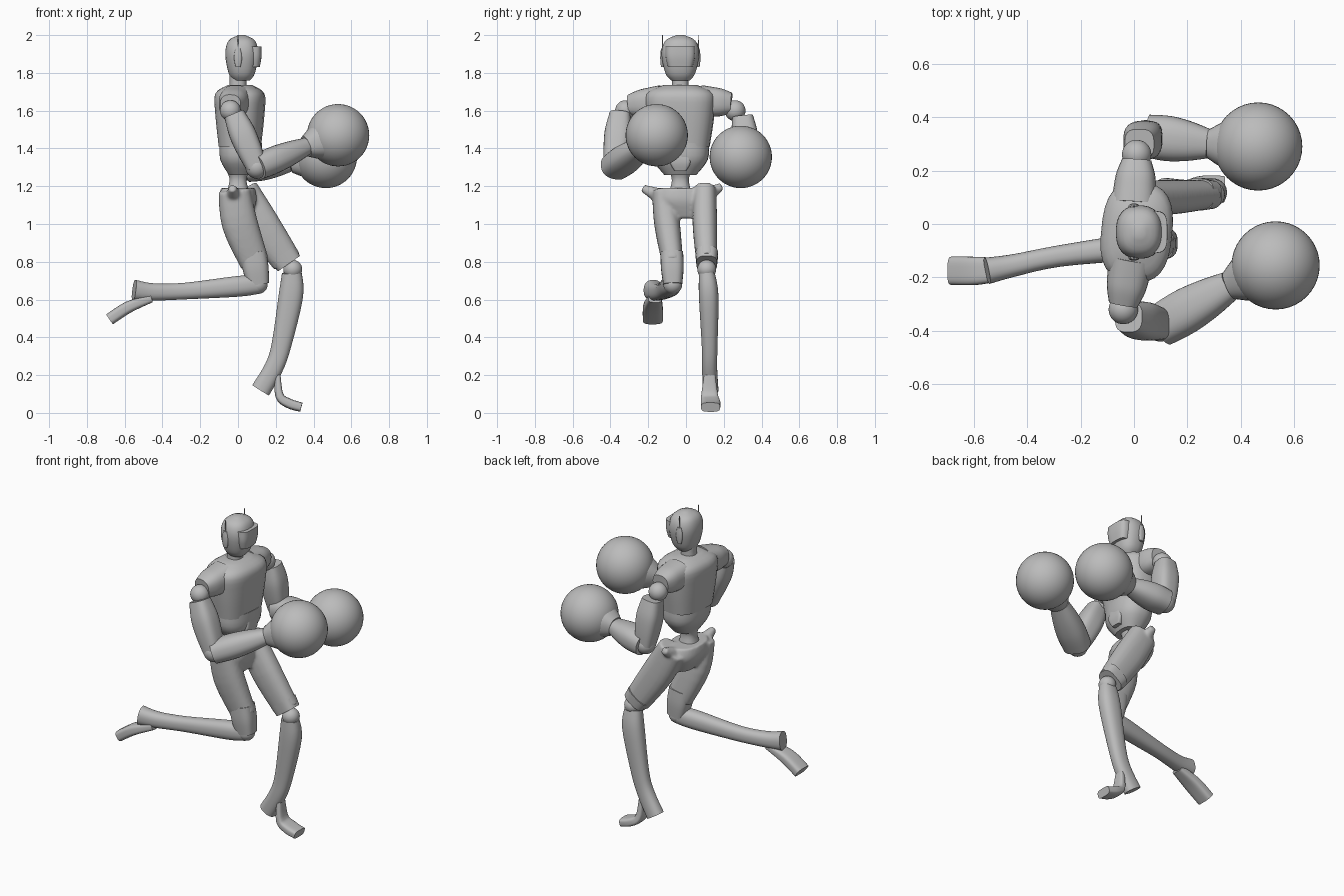
import bpy, bmesh, math
from mathutils import Vector

if "Cube" in bpy.data.objects:
    bpy.data.objects.remove(bpy.data.objects["Cube"])

TONE = (.5, .5, .5, 1)
grey = bpy.data.materials.new("plain grey")
grey.use_nodes = True
grey.diffuse_color = TONE
grey.node_tree.nodes["Principled BSDF"].inputs["Base Color"].default_value = TONE

FORWARD, SIDEWAYS, UPWARD = Vector((1, 0, 0)), Vector((0, 1, 0)), Vector((0, 0, 1))
TURNED = Vector((.1, 1, 0))


def finish(name, bm):
    """Turn a bmesh into a shaded object with the shared material."""
    bmesh.ops.recalc_face_normals(bm, faces=bm.faces)
    mesh = bpy.data.meshes.new(name)
    bm.to_mesh(mesh)
    bm.free()
    obj = bpy.data.objects.new(name, mesh)
    bpy.context.collection.objects.link(obj)
    mesh.materials.append(grey)
    bpy.ops.object.select_all(action="DESELECT")
    obj.select_set(True)
    bpy.context.view_layer.objects.active = obj
    bpy.ops.object.shade_smooth_by_angle(angle=math.radians(40))
    return obj


def smooth_path(path, radii, steps=4):
    """Spline through the points, carrying the radius as a fourth coordinate."""
    last = len(radii) - 1
    if len(path) == 2:
        start, end = Vector(path[0]), Vector(path[1])
        path = [start.lerp(end, i / last) for i in range(last + 1)]
    keys = [Vector((*point, radius)) for point, radius in zip(path, radii)]
    result = []
    for i in range(last):
        before, a = keys[max(i - 1, 0)], keys[i]
        b, after = keys[i + 1], keys[min(i + 2, last)]
        for step in range(steps):
            t = step / steps
            tangent_a, tangent_b = (b - before) / 2, (after - a) / 2
            curve = (a - b) * 2 + tangent_a + tangent_b
            bend = (b - a) * 3 - tangent_a * 2 - tangent_b
            result.append(((curve * t + bend) * t + tangent_a) * t + a)
    return result + [keys[last]]


def loft(bm, path, radii, depth=1, ref=SIDEWAYS, power=2.4, flat=False, sides=28):
    """Skin rounded sections: radius along ref, radius times depth across it."""
    keys = smooth_path(path, radii)
    loops = []
    for i, key in enumerate(keys):
        tangent = (keys[min(i + 1, len(keys) - 1)] - keys[max(i - 1, 0)]).xyz
        axis = UPWARD if flat else tangent.normalized()
        side = (ref - axis * ref.dot(axis)).normalized()
        across = axis.cross(side) * depth
        loop = []
        for k in range(sides):
            angle = math.tau * (k + .5) / sides
            c, s = math.cos(angle), math.sin(angle)
            u = math.copysign(abs(c) ** (2 / power), c)
            v = math.copysign(abs(s) ** (2 / power), s)
            loop.append(bm.verts.new(key.xyz + (side * u + across * v) * key.w))
        loops.append(loop)
    for lower, upper in zip(loops, loops[1:]):
        for k in range(sides):
            after = (k + 1) % sides
            bm.faces.new((lower[k], lower[after], upper[after], upper[k]))
    bm.faces.new(loops[0])
    bm.faces.new(loops[-1])


def tube(name, path, radii, **options):
    bm = bmesh.new()
    loft(bm, path, radii, **options)
    return finish(name, bm)


def ball(name, centre, radius):
    bm = bmesh.new()
    bmesh.ops.create_uvsphere(bm, u_segments=40, v_segments=24, radius=radius)
    bmesh.ops.translate(bm, verts=bm.verts, vec=centre)
    return finish(name, bm)


def midline(x, *heights):
    """Points stacked on the slightly offset body centre line."""
    return [(x, -.03, z) for z in heights]


# Head, visor and neck
tube("head", midline(.02, 1.76, 1.8, 1.9, 1.97, 2), (.05, .08, .1, .08, .02),
     depth=.88, flat=True)
tube("visor", midline(.07, 1.83, 1.94), (.065, .078, .078), depth=.7, flat=True, power=3.5)
tube("neck", midline(0, 1.66, 1.72, 1.8), (.06, .045, .045))

# Ear pods with thin aerials
for label, y in (("left", .065), ("right", -.125)):
    tube(label + "_ear_pod", [(0, y, 1.83), (0, y, 1.93)], (.007, .011, .011, .007), depth=1.8)
    tube(label + "_aerial", [(0, y, 1.9), (0, y, 2)], (.004, .002))

# Torso, turned slightly about the vertical
tube("chest", midline(.01, 1.735, 1.69, 1.58, 1.41), (.09, .18, .18, .155),
     depth=.71, ref=TURNED, flat=True, power=2.7)
tube("abdomen", midline(.015, 1.43, 1.34, 1.26), (.15, .145, .085),
     depth=.74, ref=TURNED, flat=True)
tube("belly_panel", midline(.1, 1.28, 1.33, 1.4), (.03, .055, .04),
     depth=.5, flat=True, power=5)
tube("waist", midline(0, 1.28, 1.23, 1.15), (.06, .045, .065), flat=True)


def arm(label, sleeve, shoulder, top, elbow, wrist, glove):
    """Shoulder sleeve and joint, two arm segments, flared cuff and round glove."""
    tube(label + "_sleeve", sleeve, (.085, .08, .073, .055), ref=FORWARD, power=2.6)
    ball(label + "_shoulder_joint", shoulder, .055)
    tube(label + "_upper_arm", [top, elbow], (.055, .07, .067, .055), power=3)
    ball(label + "_elbow_joint", elbow, .06)
    tube(label + "_forearm", [elbow, wrist], (.08, .085, .075, .055), depth=.85)
    tube(label + "_cuff", [wrist, glove], (.055, .09, .11, .1))
    ball(label + "_glove", glove, .165)


arm("right", sleeve=[(-.01, -.13, 1.65), (-.04, -.3, 1.63)], shoulder=(-.04, -.32, 1.6),
    top=(-.02, -.35, 1.58), elbow=(.1, -.38, 1.3),
    wrist=(.36, -.23, 1.41), glove=(.53, -.155, 1.47))
arm("left", sleeve=[(0, .08, 1.65), (.01, .24, 1.64)], shoulder=(.01, .26, 1.6),
    top=(.02, .3, 1.57), elbow=(.05, .33, 1.29),
    wrist=(.28, .3, 1.325), glove=(.465, .29, 1.355))

# Hips, thighs and flared hip horns merged into one smooth shell
bm = bmesh.new()
loft(bm, [(0, -.02, 1.19), (0, -.02, 1.12), (.01, 0, 1.03)], (.13, .14, .08), depth=.7, flat=True)
loft(bm, [(-.02, -.12, 1.18), (.01, -.1, 1), (.09, -.07, .79)], (.06, .068, .055), depth=1.4)
loft(bm, [(.02, .1, 1.18), (.125, .1, 1), (.26, .11, .8)], (.06, .065, .055), depth=1.45)
for root, tip in (((-.02, -.1, 1.13), (-.03, -.23, 1.19)), ((.01, .07, 1.13), (.02, .19, 1.2))):
    loft(bm, [root, tip], (.05, .035, .02), ref=FORWARD)
hips = finish("hips_and_thighs", bm)
merge = hips.modifiers.new("merge", "REMESH")
merge.mode = "VOXEL"
merge.voxel_size = .009
merge.use_smooth_shade = True
relax = hips.modifiers.new("relax", "SMOOTH")
relax.iterations = 5

# Knees
right_knee, left_knee = (.107, -.07, .68), (.29, .11, .76)
ball("right_knee_joint", right_knee, .05)
ball("left_knee_joint", left_knee, .05)
tube("right_knee_guard", [(.08, -.075, .85), right_knee], (.06, .06, .05), depth=1.15, power=3)
tube("left_knee_guard", [(.235, .11, .84), (.27, .11, .79)], (.06, .055), depth=1.3, power=3)

# Planted left leg
tube("left_shin", [(.285, .11, .74), (.28, .12, .62), (.23, .125, .36), (.19, .125, .24), (.12, .13, .12)],
     (.042, .052, .042, .04, .042), depth=1.25)
tube("left_foot", [(.21, .125, .2), (.22, .125, .09), (.27, .13, .05), (.335, .13, .03)],
     (.03, .045, .052, .05), depth=.5, power=3.5)

# Trailing right leg
tube("right_shin", [right_knee, (0, -.085, .67), (-.28, -.12, .645), (-.45, -.155, .64), (-.55, -.175, .65)],
     (.045, .05, .04, .042, .05), depth=1.1)
tube("right_foot", [(-.46, -.165, .605), (-.58, -.175, .56), (-.68, -.175, .495)],
     (.035, .052, .053), depth=.6, power=3.5)
